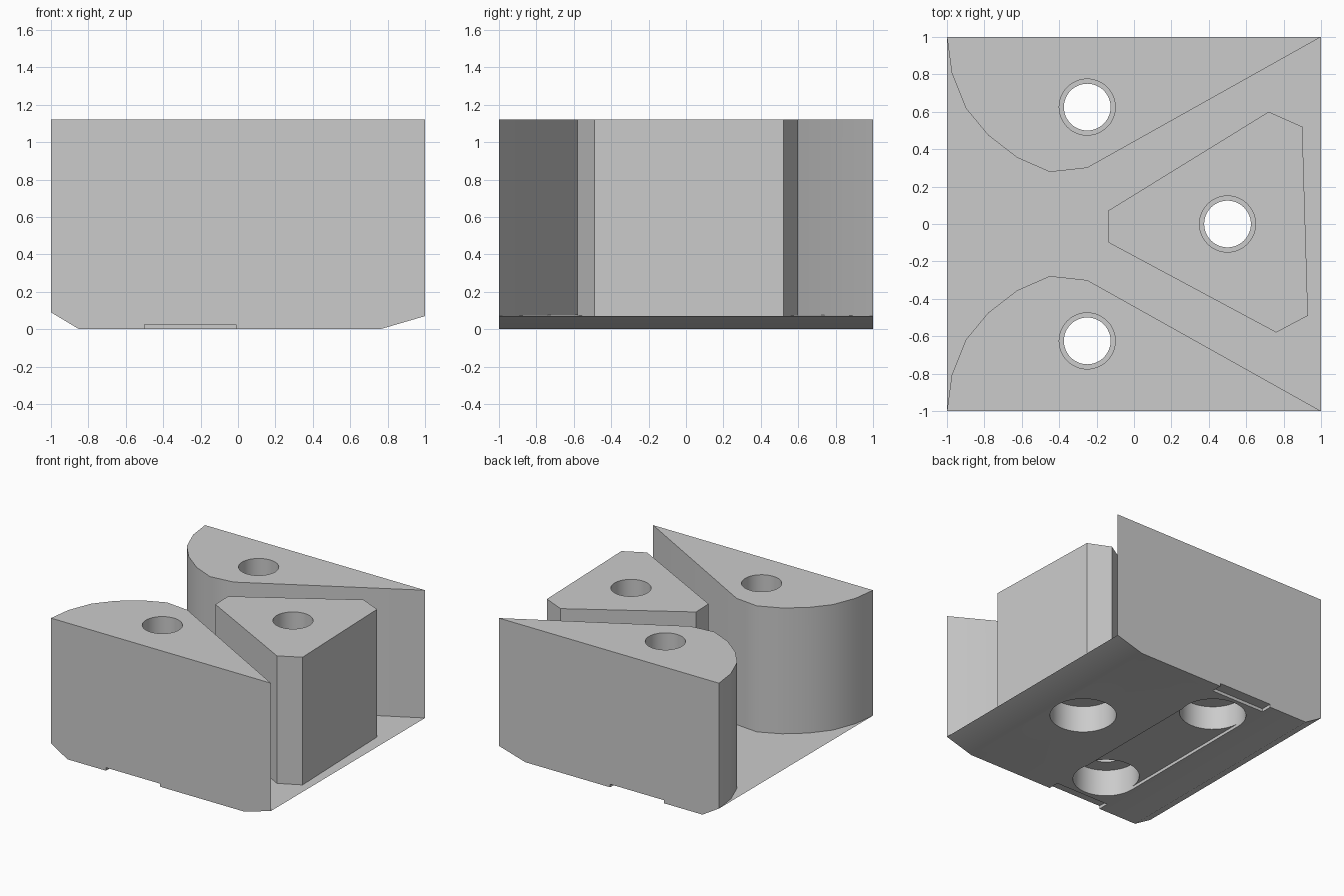
import bpy
import bmesh
import math

if "Cube" in bpy.data.objects:
    bpy.data.objects.remove(bpy.data.objects["Cube"])

TOP = 1.12

grey = bpy.data.materials.new("plain_grey")
grey.use_nodes = True
colour = (0.6, 0.6, 0.6, 1)
grey.diffuse_color = colour
grey.node_tree.nodes["Principled BSDF"].inputs["Base Color"].default_value = colour


def floor_z(x):
    """Height of the gently sloping floor."""
    return 0.08 - 0.01 * x


def loft(name, rings):
    """Closed solid through a stack of equally sized point rings."""
    bm = bmesh.new()
    loops = [[bm.verts.new(p) for p in ring] for ring in rings]
    n = len(loops[0])
    for low, high in zip(loops, loops[1:]):
        for i in range(n):
            j = (i + 1) % n
            bm.faces.new((low[i], low[j], high[j], high[i]))
    bm.faces.new(loops[0])
    bm.faces.new(loops[-1])
    bmesh.ops.recalc_face_normals(bm, faces=bm.faces)
    mesh = bpy.data.meshes.new(name)
    bm.to_mesh(mesh)
    bm.free()
    mesh.materials.append(grey)
    obj = bpy.data.objects.new(name, mesh)
    bpy.context.collection.objects.link(obj)
    return obj


def block(name, outline):
    return loft(name, [[(x, y, floor_z(x)) for x, y in outline],
                       [(x, y, TOP) for x, y in outline]])


def slot(name, y0, y1):
    """Shallow recess cutter for the underside."""
    outline = [(-0.5, y0), (-0.01, y0), (-0.01, y1), (-0.5, y1)]
    return loft(name, [[(x, y, z) for x, y in outline] for z in (-0.1, 0.025)])


def bolt_hole(name, cx, cy, sides=48):
    """Stepped cutter: wide below, narrow neck, medium bore above."""
    steps = [(0.25, -0.2), (0.25, 0.22), (0.125, 0.22),
             (0.125, 0.4), (0.15, 0.4), (0.15, 1.3)]
    angles = [math.tau * i / sides for i in range(sides)]
    return loft(name, [[(cx + r * math.cos(a), cy + r * math.sin(a), z) for a in angles]
                       for r, z in steps])


# Base plate with bevelled underside, profile swept front to back
profile = [(-0.85, 0), (0.76, 0), (1, floor_z(1)), (-1, floor_z(-1))]
base = loft("base_plate", [[(x, y, z) for x, z in profile] for y in (-1, 1)])

# Mirrored curved side blocks
curve = [(-1, 1), (-0.975, 0.81), (-0.9, 0.62), (-0.78, 0.475),
         (-0.625, 0.355), (-0.45, 0.278), (-0.25, 0.3), (1, 1)]
back = block("back_block", curve)
front = block("front_block", [(x, -y) for x, y in curve])

# Central wedge block with clipped corners
wedge = block("wedge_block", [(-0.14, 0.07), (0.72, 0.6), (0.9, 0.52),
                              (0.93, -0.49), (0.76, -0.58), (-0.135, -0.1)])

# Cutters
slots = [slot("slot_cutter", a, b) for a, b in
         ((-1.1, -0.91), (-0.625, 0.625), (0.91, 1.1))]
back_hole = bolt_hole("hole_cutter", -0.25, 0.625)
front_hole = bolt_hole("hole_cutter", -0.25, -0.625)
wedge_hole = bolt_hole("hole_cutter", 0.5, 0)
cutters = slots + [back_hole, front_hole, wedge_hole]


def finish(obj, tools):
    """Cut the holes for good, then smooth the shallow bends."""
    for tool in tools:
        mod = obj.modifiers.new("cut", 'BOOLEAN')
        mod.operation = 'DIFFERENCE'
        mod.solver = 'EXACT'
        mod.object = tool
    bpy.context.view_layer.update()
    graph = bpy.context.evaluated_depsgraph_get()
    mesh = bpy.data.meshes.new_from_object(obj.evaluated_get(graph))
    obj.modifiers.clear()
    obj.data = mesh
    bpy.ops.object.select_all(action='DESELECT')
    obj.select_set(True)
    bpy.context.view_layer.objects.active = obj
    bpy.ops.object.shade_smooth_by_angle(angle=math.radians(32))


finish(base, cutters)
finish(back, [back_hole])
finish(front, [front_hole])
finish(wedge, [wedge_hole])

for cutter in cutters:
    bpy.data.objects.remove(cutter)
